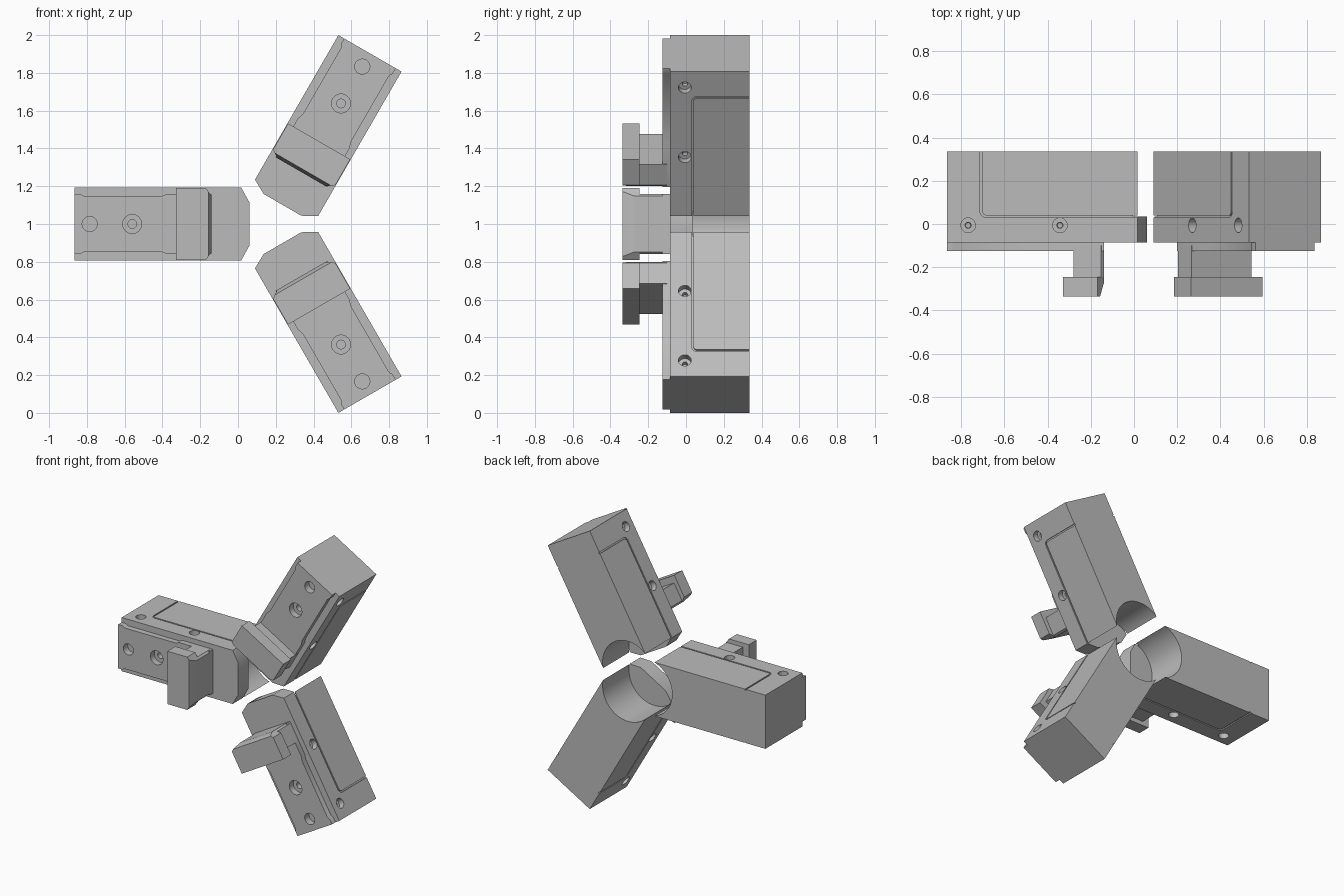
import bpy, bmesh, math
from mathutils import Matrix, Vector

if "Cube" in bpy.data.objects:
    bpy.data.objects.remove(bpy.data.objects["Cube"])

steel = bpy.data.materials.new("satin_grey_steel")
steel.use_nodes = True
grey = (0.5, 0.5, 0.5, 1)
steel.diffuse_color = grey
steel.node_tree.nodes["Principled BSDF"].inputs["Base Color"].default_value = grey

OUT, HALF = 1.043, 0.193   # outer radius of the jaw set, half width of a jaw
FRONT, LIP, BACK = -0.085, 0.035, 0.335


def to_object(name, bm):
    bmesh.ops.recalc_face_normals(bm, faces=bm.faces)
    mesh = bpy.data.meshes.new(name)
    bm.to_mesh(mesh)
    bm.free()
    mesh.materials.append(steel)
    obj = bpy.data.objects.new(name, mesh)
    bpy.context.collection.objects.link(obj)
    return obj


def prism(name, points, axis, lo, hi):
    """Extrude a 2D outline along y or z."""
    bm = bmesh.new()
    if axis == 'y':
        place, step = (lambda p: (p[0], lo, p[1])), Vector((0, hi - lo, 0))
    else:
        place, step = (lambda p: (p[0], p[1], lo)), Vector((0, 0, hi - lo))
    face = bm.faces.new([bm.verts.new(place(p)) for p in points])
    ext = bmesh.ops.extrude_face_region(bm, geom=[face])
    bmesh.ops.translate(bm, vec=step, verts=[v for v in ext["geom"] if isinstance(v, bmesh.types.BMVert)])
    return to_object(name, bm)


def mirrored(points):
    """Close a half outline across the jaw's centre line."""
    return points + [(u, -v) for u, v in reversed(points)]


def rod(name, start, end, r1, r2=None, sides=32):
    bm = bmesh.new()
    a, b = Vector(start), Vector(end)
    turn = (b - a).to_track_quat('Z', 'Y').to_matrix().to_4x4()
    bmesh.ops.create_cone(bm, cap_ends=True, segments=sides, radius1=r1,
                          radius2=r1 if r2 is None else r2, depth=(b - a).length,
                          matrix=Matrix.Translation((a + b) / 2) @ turn)
    return to_object(name, bm)


def combine(target, others, operation):
    for other in others:
        mod = target.modifiers.new("combine", 'BOOLEAN')
        mod.operation, mod.solver, mod.object = operation, 'EXACT', other
    bpy.context.view_layer.update()
    result = bpy.data.meshes.new_from_object(
        target.evaluated_get(bpy.context.evaluated_depsgraph_get()))
    target.modifiers.clear()
    target.data = result
    for other in others:
        bpy.data.objects.remove(other)


# Jaw base: chamfered block with a stepped rail on its front
base = prism("jaw_base", mirrored([(OUT, HALF), (0.16, HALF), (0.117, 0.115)]), 'y', FRONT, BACK)
rail = prism("rail", mirrored([(OUT, 0.158), (1.01, 0.158), (0.99, 0.147), (0.585, 0.147),
                               (0.555, 0.158), (0.317, 0.158)]), 'y', -0.125, -0.05)
combine(base, [rail], 'UNION')

# Round relief behind the front lip
cutters = [
    prism("tip_cut", mirrored([(0.16, 0.3), (0, 0.3)]), 'y', LIP, 0.5),
    rod("round_cut", (0.098, LIP, 0), (0.098, 0.5, 0), 0.203, sides=96),
]

# Front counterbored hole and plain blind hole
cutters += [
    rod("counterbore", (0.737, -0.2, 0), (0.737, -0.08, 0), 0.05),
    rod("counterbore_pilot", (0.737, -0.1, 0), (0.737, -0.03, 0), 0.023),
    rod("blind_hole", (0.962, -0.2, 0), (0.962, -0.075, 0), 0.04),
]

# Side grooves with a rounded corner, and side screw holes
corner = [math.radians(d) for d in range(-90, 1, 15)]


def groove_path(radius):
    arc = [(0.86 + radius * math.cos(t), 0.06 + radius * math.sin(t)) for t in corner]
    return [(0.05, 0.06 - radius)] + arc + [(0.86 + radius, 0.4)]


groove = groove_path(0.03) + groove_path(0.02)[::-1]
for side in (-1, 1):
    edge = side * HALF
    cutters.append(prism("groove", groove, 'z', edge - 0.008, edge + 0.008))
    for u in (0.52, 0.945):
        cutters.append(rod("screw_hole", (u, -0.006, edge + side * 0.02),
                           (u, -0.006, edge - side * 0.04), 0.034, sides=24))
        cutters.append(rod("screw_pilot", (u, -0.006, edge - side * 0.03),
                           (u, -0.006, edge - side * 0.065), 0.015, 0.012, sides=16))
combine(base, cutters, 'DIFFERENCE')

# Gripper: narrow neck with a wider head, bevelled toward the centre
gripper = prism("gripper", mirrored([(0.505, 0.19), (0.347, 0.19), (0.317, 0.148)]), 'y', -0.335, -0.245)
neck = prism("neck", mirrored([(0.457, 0.16), (0.33, 0.16), (0.317, 0.148)]), 'y', -0.27, -0.1)
combine(gripper, [neck], 'UNION')
bevel = prism("bevel", [(0.317, -0.275), (0.2, -0.275), (0.2, -0.4), (0.339, -0.4), (0.334, -0.335)],
              'z', -0.3, 0.3)
combine(gripper, [bevel], 'DIFFERENCE')

# Three jaws spaced evenly around the centre
for part in (base, gripper):
    part.data.polygons.foreach_set("use_smooth", [True] * len(part.data.polygons))
    part.data.set_sharp_from_angle(angle=math.radians(30))
    name = part.name
    for label, angle in (("upper", 60), ("right", 180), ("lower", 300)):
        copy = bpy.data.objects.new(label + "_" + name, part.data)
        copy.matrix_world = (Matrix.Translation((0.177, 0, 1))
                             @ Matrix.Rotation(-math.radians(angle), 4, 'Y'))
        bpy.context.collection.objects.link(copy)
    bpy.data.objects.remove(part)
